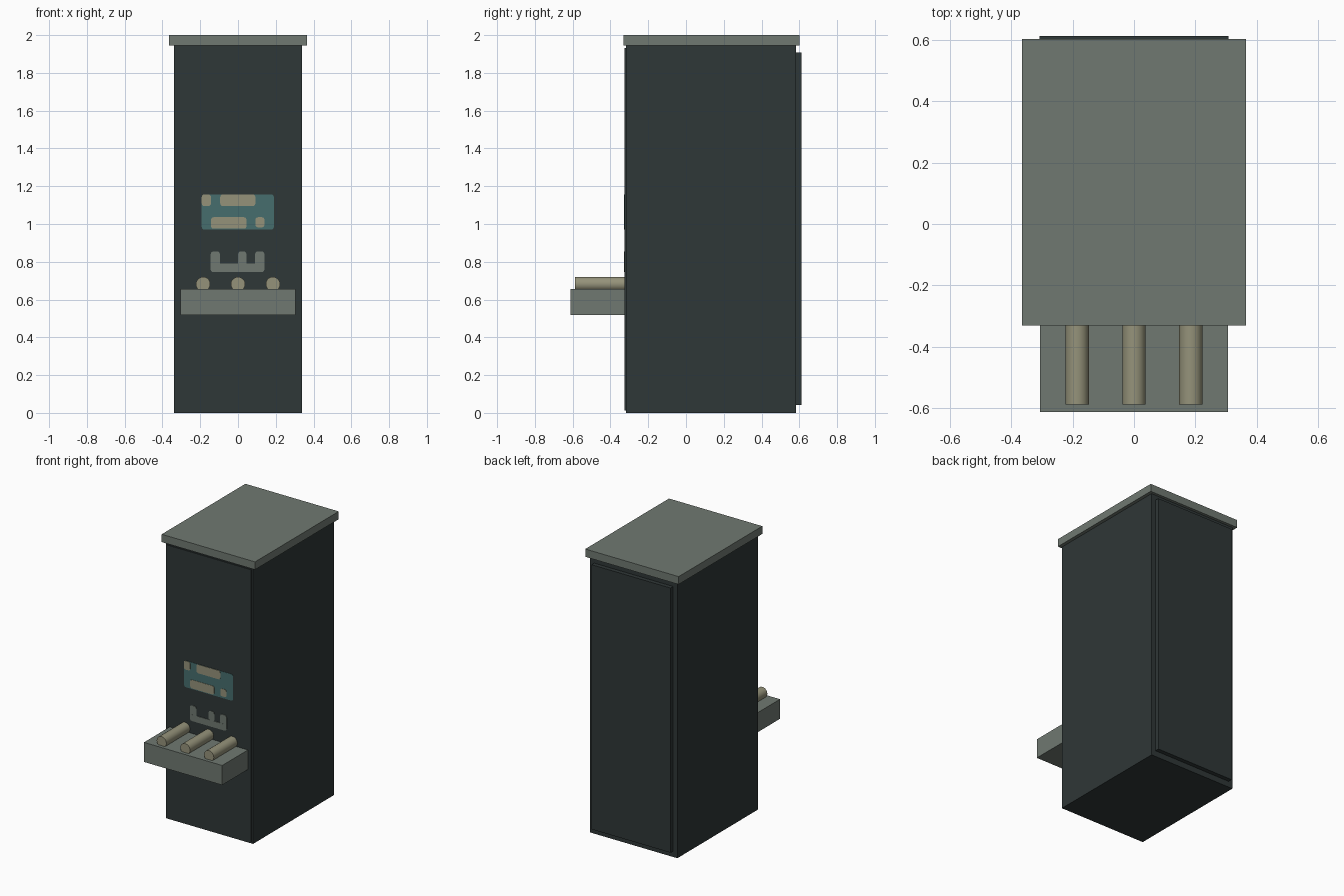
import bpy, bmesh, math
from mathutils import Matrix

cube = bpy.data.objects.get("Cube")
if cube:
    bpy.data.objects.remove(cube, do_unlink=True)


def material(name, r, g, b):
    m = bpy.data.materials.new(name)
    m.use_nodes = True
    m.diffuse_color = (r, g, b, 1)
    m.node_tree.nodes["Principled BSDF"].inputs["Base Color"].default_value = (r, g, b, 1)
    return m


DARK = material("dark slate", 0.028, 0.038, 0.038)
GREY = material("grey green", 0.16, 0.19, 0.165)
BEIGE = material("beige", 0.3, 0.29, 0.195)
TEAL = material("teal", 0.062, 0.155, 0.155)


def finish(name, bm, mat):
    mesh = bpy.data.meshes.new(name)
    bm.to_mesh(mesh)
    bm.free()
    mesh.materials.append(mat)
    obj = bpy.data.objects.new(name, mesh)
    bpy.context.collection.objects.link(obj)
    return obj


def box(name, mat, x, y, z, corner=0):
    """Box from (low, high) ranges; corner rounds the edges that run along y."""
    bm = bmesh.new()
    bmesh.ops.create_cube(bm, size=1)
    for v in bm.verts:
        v.co = [r[0] if c < 0 else r[1] for c, r in zip(v.co, (x, y, z))]
    if corner:
        edges = [e for e in bm.edges
                 if abs(e.verts[0].co.y - e.verts[1].co.y) > 1e-5]
        bmesh.ops.bevel(bm, geom=edges, offset=corner, segments=3,
                        profile=0.5, affect='EDGES')
    return finish(name, bm, mat)


# Cabinet
box("cabinet_body", DARK, (-0.34, 0.34), (-0.318, 0.582), (0, 1.945))
box("front_panel", DARK, (-0.328, 0.328), (-0.325, -0.31), (0.012, 1.933))
box("back_panel", DARK, (-0.308, 0.308), (0.57, 0.612), (0.042, 1.908))
box("roof_slab", GREY, (-0.364, 0.364), (-0.33, 0.602), (1.945, 2))

# Shelf with three rollers
box("shelf", GREY, (-0.305, 0.305), (-0.612, -0.32), (0.518, 0.656))
for side, x in (("right", -0.185), ("middle", 0), ("left", 0.185)):
    bm = bmesh.new()
    place = Matrix.Translation((x, -0.453, 0.682)) @ Matrix.Rotation(math.pi / 2, 4, 'X')
    bmesh.ops.create_cone(bm, cap_ends=True, segments=20, radius1=0.038,
                          radius2=0.038, depth=0.27, matrix=place)
    for f in bm.faces:
        f.smooth = len(f.verts) == 4
    for e in bm.edges:
        e.smooth = all(len(f.verts) == 4 for f in e.link_faces)
    finish(side + "_roller", bm, BEIGE)

# Display plate with pale inlays
box("display_plate", TEAL, (-0.192, 0.19), (-0.327, -0.32), (0.97, 1.157), 0.014)
inlays = (("corner", -0.192, -0.143, 1.095, 1.157),
          ("upper", -0.094, 0.092, 1.095, 1.157),
          ("lower", -0.143, 0.045, 0.975, 1.036),
          ("small", 0.092, 0.14, 0.982, 1.036))
for name, x0, x1, z0, z1 in inlays:
    box(name + "_inlay", BEIGE, (x0, x1), (-0.329, -0.322), (z0, z1), 0.014)

# Pronged trim plate
box("trim_base", GREY, (-0.145, 0.14), (-0.3285, -0.322), (0.745, 0.79), 0.014)
for i, (x0, x1) in enumerate(((-0.145, -0.095), (0, 0.045), (0.09, 0.14))):
    box("trim_prong_%d" % (i + 1), GREY, (x0, x1), (-0.328, -0.322), (0.755, 0.855), 0.016)
